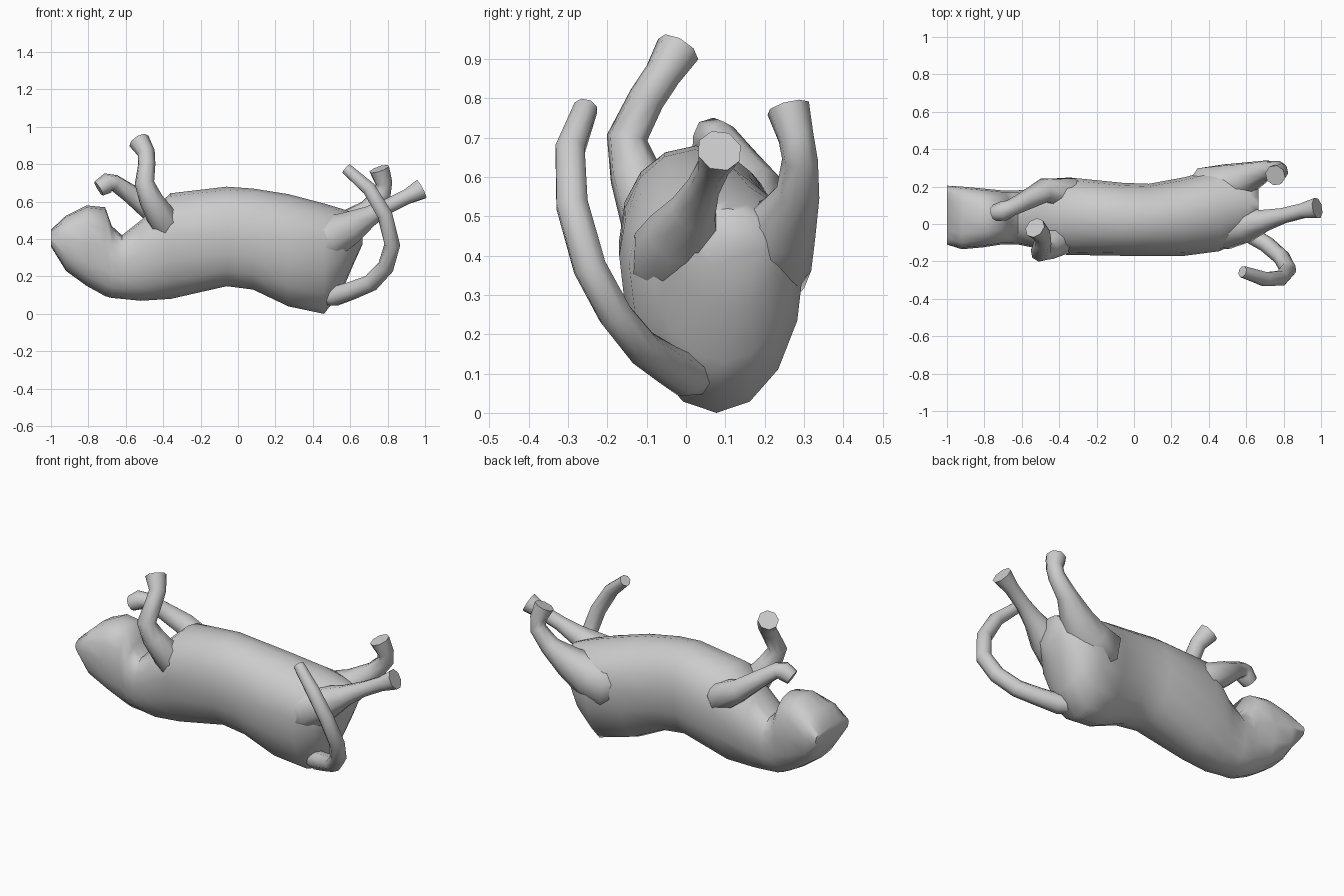
import bpy, bmesh, math
from mathutils import Vector


def loft(name, rings):
    """Skin a list of closed rings and cap both ends."""
    bm = bmesh.new()
    vs = [[bm.verts.new(p) for p in ring] for ring in rings]
    n = len(vs[0])
    for a, b in zip(vs, vs[1:]):
        for i in range(n):
            j = (i + 1) % n
            bm.faces.new((a[i], a[j], b[j], b[i]))
    bm.faces.new(vs[0][::-1])
    bm.faces.new(vs[-1])
    bmesh.ops.recalc_face_normals(bm, faces=bm.faces)
    mesh = bpy.data.meshes.new(name)
    bm.to_mesh(mesh)
    bm.free()
    for p in mesh.polygons:
        p.use_smooth = True
    mesh.set_sharp_from_angle(angle=math.radians(65))
    obj = bpy.data.objects.new(name, mesh)
    bpy.context.collection.objects.link(obj)
    return obj


def section(x, y0, y1, z0, zw, z1, power, n=16):
    """Egg-shaped cross-section, widest at height zw."""
    ring = []
    for i in range(n):
        a = 2 * math.pi * i / n
        c, s = math.cos(a), math.sin(a)
        c = math.copysign(abs(c) ** power, c)
        s = math.copysign(abs(s) ** power, s)
        rz = z1 - zw if s > 0 else zw - z0
        ring.append((x, (y0 + y1) / 2 + c * (y1 - y0) / 2, zw + s * rz))
    return ring


def limb(name, path, sides=8):
    """Tapered tube through (x, y, z, radius) points."""
    pts = [Vector(p[:3]) for p in path]
    rings, side = [], Vector((0, 1, 0))
    for i, p in enumerate(pts):
        d = (pts[min(i + 1, len(pts) - 1)] - pts[max(i - 1, 0)]).normalized()
        side = (side - d * side.dot(d)).normalized()
        up = d.cross(side)
        rings.append([p + path[i][3] * (side * math.cos(t) + up * math.sin(t))
                      for t in (2 * math.pi * (k + 0.5) / sides for k in range(sides))])
    return loft(name, rings)


# Head, neck and trunk: x, y low, y high, z low, z widest, z high, squareness
loft("body", [section(*s) for s in [
    (-1.00, -.11, .205, .36, .41, .45, .7),
    (-.92, -.135, .20, .23, .40, .525, .7),
    (-.81, -.125, .19, .15, .38, .58, .75),
    (-.71, -.11, .18, .095, .36, .57, .8),
    (-.675, -.11, .18, .085, .30, .47, .85),
    (-.62, -.11, .18, .08, .27, .42, .9),
    (-.52, -.13, .19, .07, .32, .50, .9),
    (-.36, -.165, .25, .08, .42, .645, .95),
    (-.06, -.17, .22, .148, .44, .68, .95),
    (.08, -.17, .215, .13, .42, .67, .95),
    (.27, -.17, .25, .04, .40, .64, 1),
    (.46, -.145, .30, .0, .38, .59, 1),
    (.56, -.09, .28, .13, .40, .56, 1),
    (.62, -.03, .24, .27, .42, .54, 1),
    (.665, .01, .20, .37, .44, .52, 1),
]])

# Front legs
limb("front_leg_near", [
    (-.30, .0, .38, .04), (-.38, -.075, .47, .09), (-.465, -.13, .61, .066),
    (-.50, -.15, .70, .053), (-.488, -.10, .80, .047), (-.49, -.06, .86, .047),
    (-.53, -.02, .925, .058)])
limb("front_leg_far", [
    (-.22, .10, .44, .04), (-.35, .165, .49, .09), (-.48, .18, .57, .066),
    (-.58, .125, .645, .052), (-.66, .085, .70, .045), (-.695, .07, .70, .054),
    (-.745, .06, .67, .044)])

# Hind legs, thigh to foot
limb("hind_leg_near", [
    (.26, .02, .36, .04), (.40, -.005, .38, .145), (.50, -.015, .41, .125),
    (.60, -.005, .46, .095), (.70, .02, .52, .06), (.80, .045, .575, .043),
    (.90, .07, .625, .042), (.98, .085, .667, .058)])
limb("hind_leg_far", [
    (.26, .11, .36, .04), (.40, .17, .38, .15), (.50, .205, .41, .125),
    (.60, .245, .475, .09), (.70, .285, .56, .056), (.775, .29, .645, .046),
    (.78, .28, .70, .046), (.755, .26, .775, .056)])

# Curling tail
limb("tail", [
    (.38, .08, .09, .04), (.52, .0, .095, .055), (.61, -.05, .125, .05),
    (.71, -.11, .165, .047), (.79, -.18, .25, .045), (.825, -.245, .37, .044),
    (.785, -.29, .53, .043), (.70, -.295, .67, .04), (.58, -.255, .775, .032)], 8)
